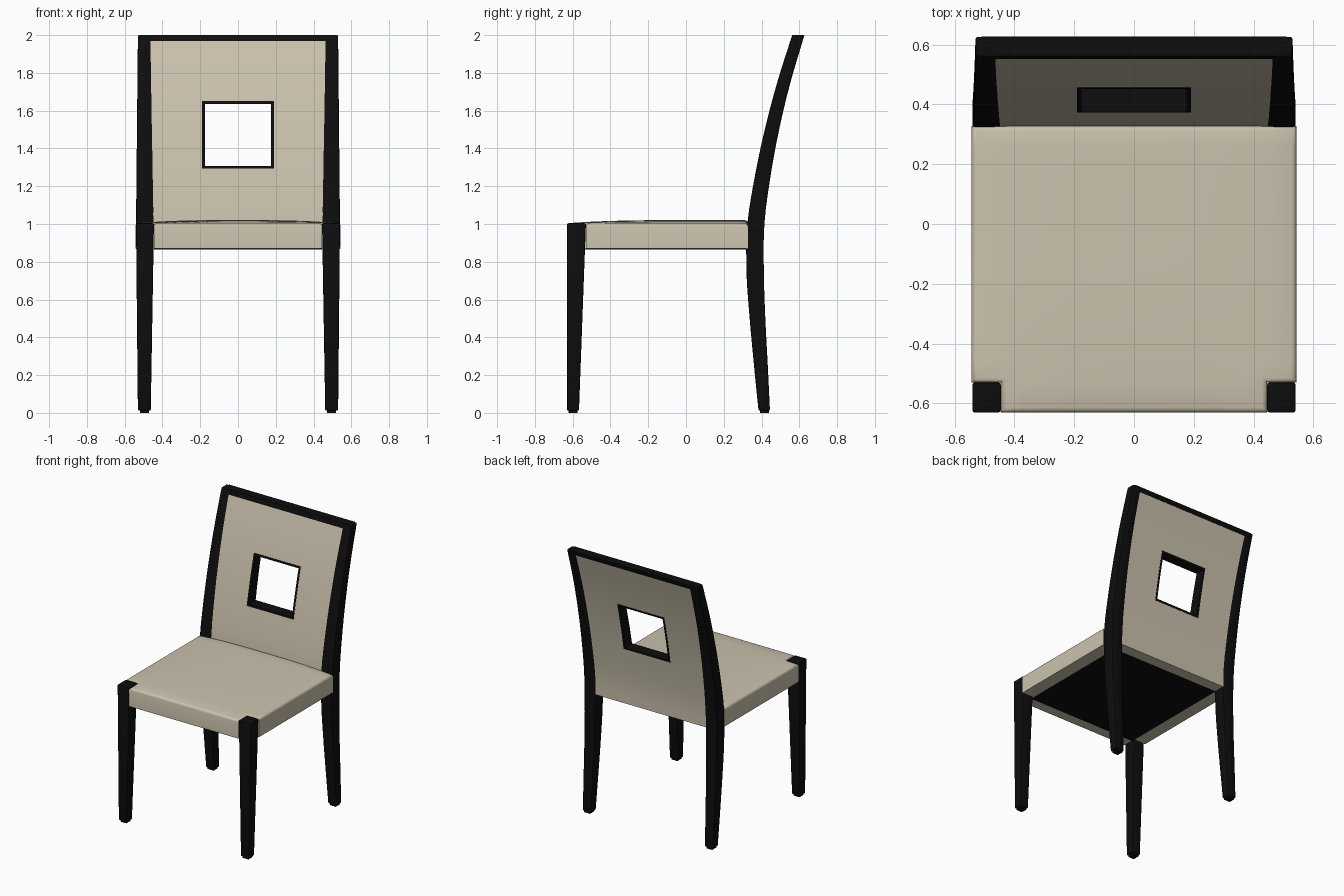
import bpy
import bmesh
from math import radians

cube = bpy.data.objects.get("Cube")
if cube:
    bpy.data.objects.remove(cube, do_unlink=True)


def material(name, color):
    mat = bpy.data.materials.new(name)
    mat.use_nodes = True
    mat.diffuse_color = color
    bsdf = mat.node_tree.nodes["Principled BSDF"]
    bsdf.inputs["Base Color"].default_value = color
    bsdf.inputs["Roughness"].default_value = 0.6
    return mat


FABRIC = material("beige_upholstery", (0.6, 0.54, 0.42, 1))
WOOD = material("black_wood", (0.004, 0.004, 0.004, 1))

# Side profile of the rear posts: depth at every quarter unit of height
STEP = 0.25
FRONT = [0.385, 0.36, 0.337, 0.32, 0.325, 0.364, 0.417, 0.483, 0.562]
BACK = [0.445, 0.433, 0.42, 0.412, 0.415, 0.447, 0.493, 0.553, 0.627]


def smooth_lookup(values, z):
    i = min(int(z / STEP), len(values) - 2)
    t = z / STEP - i
    b, c = values[i], values[i + 1]
    a = values[i - 1] if i else 2 * b - c
    d = values[i + 2] if i + 2 < len(values) else 2 * c - b
    return b + t * ((c - a) + t * ((2 * a - 5 * b + 4 * c - d)
                    + t * (3 * (b - c) + d - a))) / 2


def back_front(z):
    return smooth_lookup(FRONT, z)


def back_rear(z):
    return smooth_lookup(BACK, z)


def steps(a, b, n):
    return [a + (b - a) * i / n for i in range(n + 1)]


def finish(bm, name, mat):
    bmesh.ops.recalc_face_normals(bm, faces=bm.faces)
    mesh = bpy.data.meshes.new(name)
    bm.to_mesh(mesh)
    bm.free()
    mesh.materials.append(mat)
    obj = bpy.data.objects.new(name, mesh)
    bpy.context.collection.objects.link(obj)
    bpy.ops.object.select_all(action="DESELECT")
    obj.select_set(True)
    bpy.context.view_layer.objects.active = obj
    bpy.ops.object.shade_smooth_by_angle(angle=radians(40))
    return obj


def sheet(bm, us, vs, place, skip):
    """Grid of quads with the cells rejected by skip left out."""
    grid = [[bm.verts.new(place(u, v)) for v in vs] for u in us]
    for i in range(len(us) - 1):
        for j in range(len(vs) - 1):
            if not skip((us[i] + us[i + 1]) / 2, (vs[j] + vs[j + 1]) / 2):
                bm.faces.new((grid[i][j], grid[i + 1][j],
                              grid[i + 1][j + 1], grid[i][j + 1]))
    bmesh.ops.delete(bm, geom=[v for v in bm.verts if not v.link_faces],
                     context="VERTS")


def thicken(bm, move):
    ret = bmesh.ops.extrude_face_region(bm, geom=bm.faces[:], use_keep_orig=True)
    new = [g for g in ret["geom"] if isinstance(g, bmesh.types.BMVert)]
    for v in new:
        move(v)
    bmesh.ops.recalc_face_normals(bm, faces=bm.faces)
    return new


def sharp_edges(bm):
    return [e for e in bm.edges if e.calc_face_angle(0) > 1]


def slab(name, mat, xs, zs, front, rear, x_at=lambda u, z: u,
         skip=lambda x, z: False, bevel=0):
    """Solid whose front and rear depth follow functions of height."""
    bm = bmesh.new()
    sheet(bm, xs, zs, lambda u, z: (x_at(u, z), front(z), z), skip)

    def to_rear(v):
        v.co.y = rear(v.co.z)
    thicken(bm, to_rear)
    if bevel:
        bmesh.ops.bevel(bm, geom=sharp_edges(bm), offset=bevel, segments=2,
                        profile=0.5, affect="EDGES", clamp_overlap=True)
    return finish(bm, name, mat)


# Legs, rear posts and foot glides
def leg_x(side):
    def x_at(u, z):
        k = 1 - abs(z - 1)
        return side * ((0.462 - 0.017 * k) * (1 - u) + (0.53 + 0.01 * k) * u)
    return x_at


for side, word in ((1, "left"), (-1, "right")):
    slab("front_leg_" + word, WOOD, [0, 1], [0.012, 1.004],
         lambda z: -0.63, lambda z: -0.567 + 0.037 * z, leg_x(side), bevel=0.007)
    slab("rear_post_" + word, WOOD, [0, 1], steps(0.012, 2.0, 28),
         back_front, back_rear, leg_x(side), bevel=0.007)
    for y, word2 in ((-0.598, "front"), (0.415, "rear")):
        slab(word2 + "_glide_" + word, WOOD, [side * 0.472, side * 0.52],
             [0, 0.02], lambda z: y - 0.024, lambda z: y + 0.024)

# Top rail between the posts
slab("top_rail", WOOD, [-0.51, 0.51], [1.968, 2.0], back_front, back_rear)

# Upholstered back with a square opening
HOLE_X, HOLE_LOW, HOLE_HIGH, RIM = 0.19, 1.293, 1.65, 0.014


def in_hole(x, z):
    return abs(x) < HOLE_X and HOLE_LOW < z < HOLE_HIGH


slab("back_panel", FABRIC, [-0.475, -HOLE_X, HOLE_X, 0.475],
     steps(0.87, HOLE_LOW, 7) + steps(HOLE_LOW, HOLE_HIGH, 6)[1:]
     + steps(HOLE_HIGH, 1.972, 6)[1:],
     lambda z: back_front(z) + 0.002, lambda z: back_rear(z) - 0.002,
     skip=in_hole)

# Black lining of the opening
slab("opening_frame", WOOD,
     [-HOLE_X, RIM - HOLE_X, HOLE_X - RIM, HOLE_X],
     [HOLE_LOW] + steps(HOLE_LOW + RIM, HOLE_HIGH - RIM, 6) + [HOLE_HIGH],
     back_front, back_rear,
     skip=lambda x, z: abs(x) < HOLE_X - RIM
     and HOLE_LOW + RIM < z < HOLE_HIGH - RIM)

# Crowned seat, notched around the front legs
SEAT_LOW = 0.87


def seat_top(x, y):
    crown = (1 - abs(x / 0.543) ** 3) * (1 - abs((y - 0.05) / 0.7) ** 3)
    return (x, y, 1.003 + 0.018 * max(crown, 0))


bm = bmesh.new()
sheet(bm, [-0.543] + steps(-0.445, 0.445, 12) + [0.543],
      [-0.63] + steps(-0.53, 0.327, 12), seat_top,
      lambda x, y: abs(x) > 0.445 and y < -0.53)


def to_bottom(v):
    v.co.z = SEAT_LOW


thicken(bm, to_bottom)
rim = [e for e in sharp_edges(bm) if all(v.co.z > 0.95 for v in e.verts)]
bmesh.ops.bevel(bm, geom=rim, offset=0.016, segments=3, profile=0.5,
                affect="EDGES", clamp_overlap=True)
finish(bm, "seat", FABRIC)

# Dust cover under the seat
slab("seat_underside", WOOD, [-0.445, 0.445], [SEAT_LOW - 0.004, SEAT_LOW + 0.002],
     lambda z: -0.55, lambda z: 0.325)
